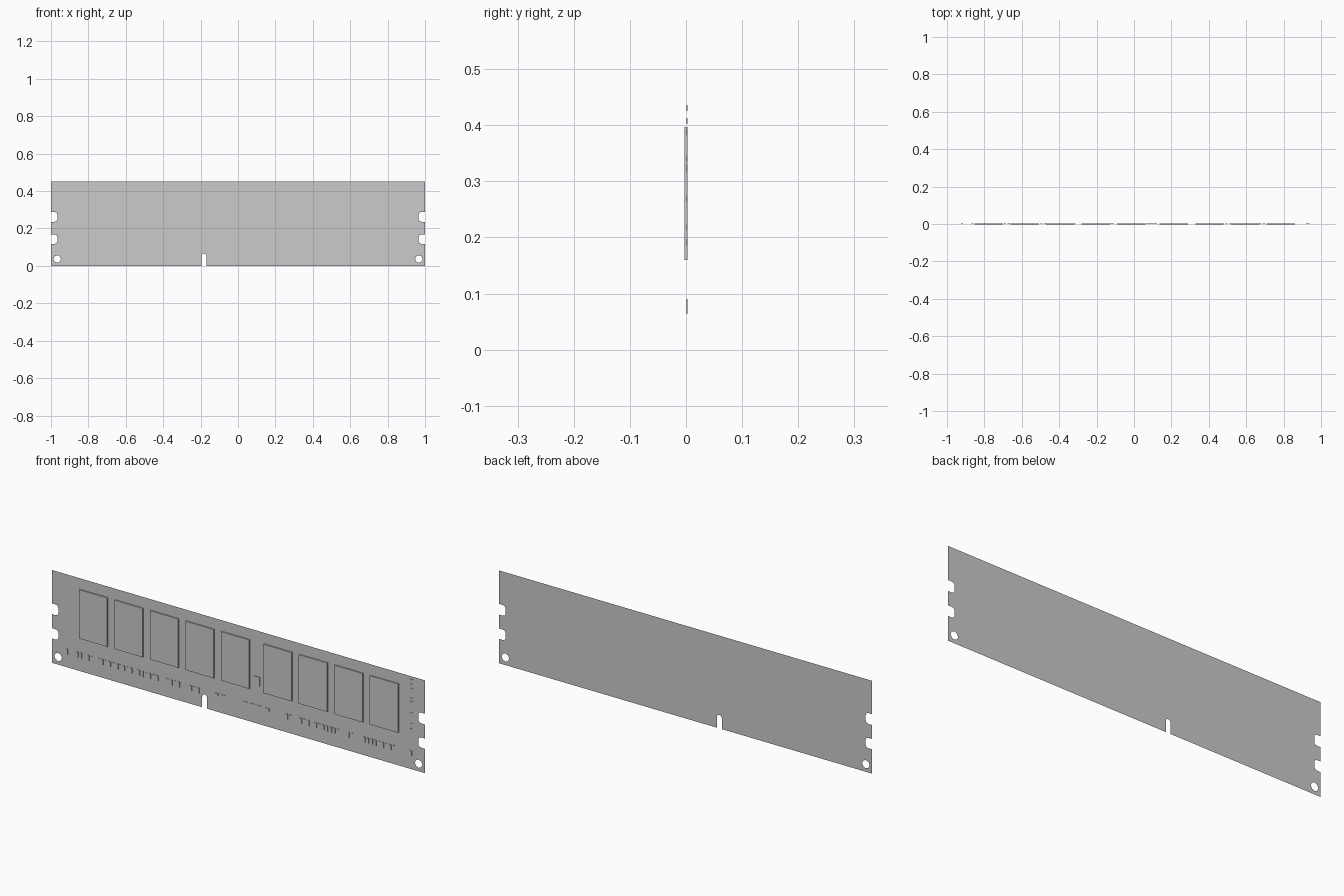
import bpy, bmesh, math

if "Cube" in bpy.data.objects:
    bpy.data.objects.remove(bpy.data.objects["Cube"])

BACK = 0.003       # y of the board sheet
HEIGHT = 0.45


def finish(bm, name):
    me = bpy.data.meshes.new(name)
    bm.to_mesh(me)
    bm.free()
    ob = bpy.data.objects.new(name, me)
    bpy.context.collection.objects.link(ob)
    return ob


def arc(cx, cz, r, a0, a1, n):
    return [(cx + r * math.cos(math.radians(a0 + (a1 - a0) * i / n)),
             cz + r * math.sin(math.radians(a0 + (a1 - a0) * i / n))) for i in range(n + 1)]


def add_loop(bm, pts):
    vs = [bm.verts.new((x, BACK, z)) for x, z in pts]
    for a, b in zip(vs, vs[1:] + vs[:1]):
        bm.edges.new((a, b))


def add_box(bm, x0, x1, z0, z1, depth):
    # raised block, open where it meets the board
    front = [bm.verts.new((x, BACK - depth, z)) for x, z in ((x0, z0), (x1, z0), (x1, z1), (x0, z1))]
    rear = [bm.verts.new((v.co.x, BACK, v.co.z)) for v in front]
    bm.faces.new(front)
    for i in range(4):
        j = (i + 1) % 4
        bm.faces.new((front[j], front[i], rear[i], rear[j]))


# Circuit board: flat sheet with rounded latch notches, key slot and corner holes
right_edge = [(1, 0)]
for z0, z1 in ((0.118, 0.168), (0.236, 0.288)):
    r = 0.014
    right_edge += [(1, z0)] + arc(0.966 + r, z0 + r, r, 270, 180, 3)
    right_edge += arc(0.966 + r, z1 - r, r, 180, 90, 3) + [(1, z1)]
right_edge.append((1, HEIGHT))
left_edge = [(-x, z) for x, z in reversed(right_edge)]
key_slot = [(-0.194, 0)] + arc(-0.181, 0.053, 0.013, 180, 0, 6) + [(-0.168, 0)]

bm = bmesh.new()
add_loop(bm, right_edge + left_edge + key_slot)
for side in (-1, 1):
    add_loop(bm, arc(side * 0.967, 0.037, 0.02, 0, 315, 7))
bmesh.ops.triangle_fill(bm, edges=bm.edges[:], use_beauty=True, normal=(0, -1, 0))
for f in bm.faces:
    f.normal_update()
    if f.normal.y > 0:
        f.normal_flip()
finish(bm, "circuit_board")

# Memory chips: five left of the gap, four right of it
starts = [-0.852 + 0.1905 * i for i in range(5)] + [0.137 + 0.1905 * i for i in range(4)]
for i, x in enumerate(starts):
    bm = bmesh.new()
    add_box(bm, x, x + 0.152, 0.16, 0.397, 0.006)
    finish(bm, f"memory_chip_{i + 1}")

# Small controller chip in the gap
bm = bmesh.new()
add_box(bm, 0.085, 0.115, 0.183, 0.228, 0.003)
finish(bm, "controller_chip")

# Row of upright resistors above the contacts: (first x, count)
bm = bmesh.new()
clusters = [(-0.925, 1), (-0.87, 2), (-0.81, 2), (-0.755, 3), (-0.695, 3), (-0.64, 4), (-0.54, 3),
            (-0.48, 3), (-0.385, 4), (-0.26, 3), (0.255, 2), (0.33, 3), (0.41, 7),
            (0.585, 2), (0.67, 9), (0.92, 1)]
for x, count in clusters:
    for i in range(count):
        add_box(bm, x + i * 0.02, x + i * 0.02 + 0.011, 0.064, 0.09, 0.0025)
finish(bm, "resistor_row")

# Flat-lying capacitors near the key slot
bm = bmesh.new()
for x in (-0.13, -0.09, 0.03, 0.065, 0.1, 0.145):
    add_box(bm, x, x + 0.022, 0.077, 0.09, 0.0025)
finish(bm, "capacitor_row")

# Column of small parts along the right edge
bm = bmesh.new()
for z in (0.186, 0.212, 0.264, 0.318, 0.335, 0.382, 0.402, 0.425):
    add_box(bm, 0.922, 0.938, z, z + 0.011, 0.0025)
finish(bm, "edge_capacitors")
